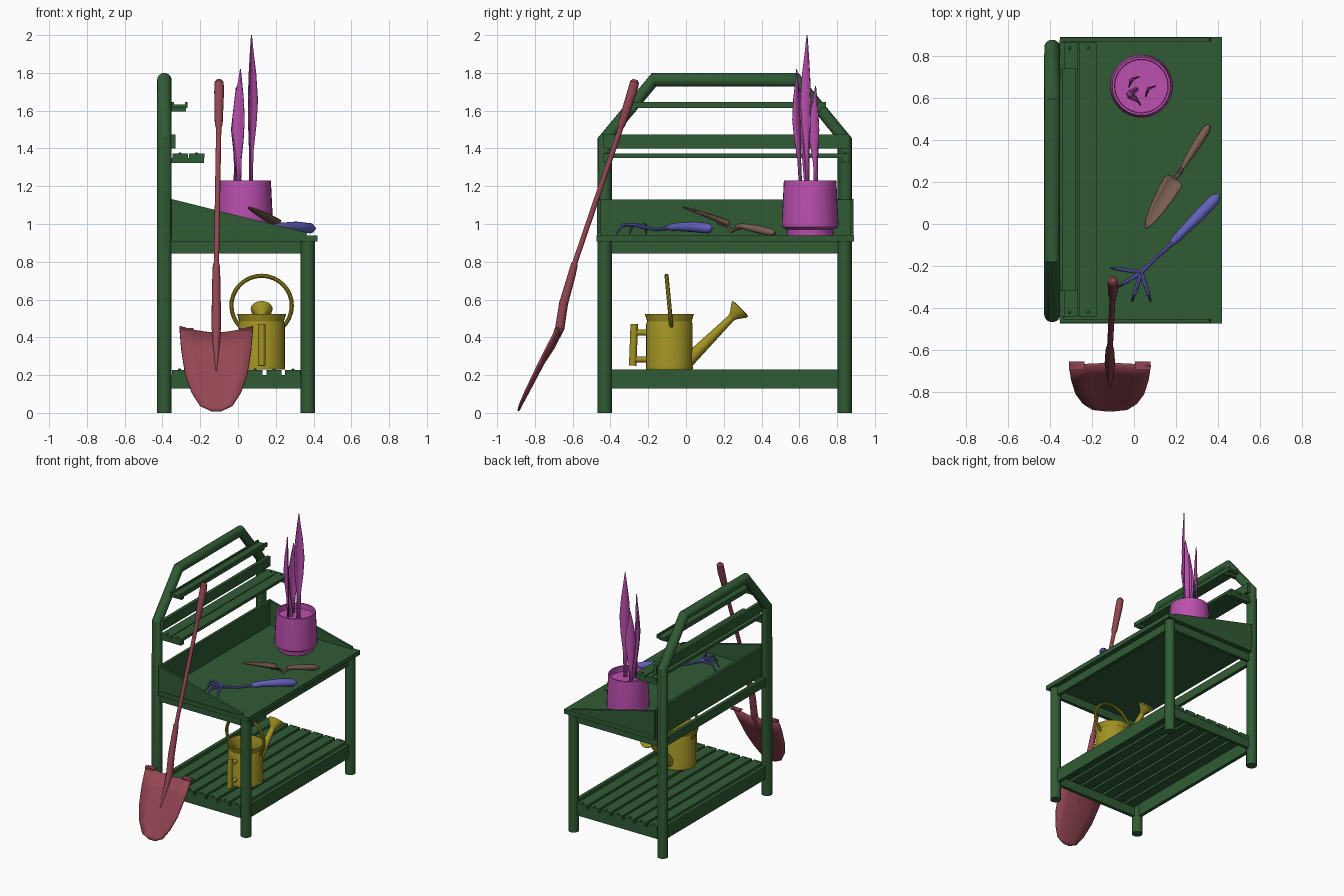
import bpy, bmesh
from math import sin, cos, pi, radians
from mathutils import Vector as V

if "Cube" in bpy.data.objects:
    bpy.data.objects.remove(bpy.data.objects["Cube"])


def material(name, r, g, b):
    m = bpy.data.materials.new(name)
    m.use_nodes = True
    m.diffuse_color = (r, g, b, 1)
    m.node_tree.nodes["Principled BSDF"].inputs["Base Color"].default_value = (r, g, b, 1)
    return m


GREEN = material("dark green", .03, .105, .035)
PINK = material("orchid pink", .5, .08, .43)
RED = material("dusty red", .3, .062, .088)
YELLOW = material("mustard yellow", .36, .29, .017)
BROWN = material("taupe brown", .19, .11, .085)
BLUE = material("periwinkle blue", .12, .12, .5)


def finish(name, bm, mat, thickness=0):
    bmesh.ops.recalc_face_normals(bm, faces=bm.faces)
    for f in bm.faces:
        f.smooth = True
    me = bpy.data.meshes.new(name)
    bm.to_mesh(me)
    bm.free()
    me.set_sharp_from_angle(angle=radians(35))
    me.materials.append(mat)
    ob = bpy.data.objects.new(name, me)
    bpy.context.collection.objects.link(ob)
    if thickness:
        mod = ob.modifiers.new("thickness", "SOLIDIFY")
        mod.thickness = thickness
        mod.offset = 0
    return ob


def loft(name, rings, mat, closed=True, thickness=0):
    """Skin a list of cross-sections."""
    bm = bmesh.new()
    vs = [[bm.verts.new(p) for p in ring] for ring in rings]
    n = len(vs[0])
    for a, b in zip(vs, vs[1:]):
        for i in range(n if closed else n - 1):
            j = (i + 1) % n
            bm.faces.new((a[i], a[j], b[j], b[i]))
    if closed:
        bm.faces.new(vs[0])
        bm.faces.new(vs[-1])
    return finish(name, bm, mat, thickness)


def circle(center, u, v, r, n):
    return [center + (u * cos(2 * pi * k / n) + v * sin(2 * pi * k / n)) * r for k in range(n)]


def tube(name, path, radii, mat, n=14):
    """Round section swept along a path, one radius or one per point."""
    pts = [V(p) for p in path]
    if not isinstance(radii, (list, tuple)):
        radii = [radii] * len(pts)
    rings, u = [], None
    for i, p in enumerate(pts):
        t = (pts[min(i + 1, len(pts) - 1)] - pts[max(i - 1, 0)]).normalized()
        u = t.orthogonal() if u is None else u - t * u.dot(t)
        u.normalize()
        rings.append(circle(p, u, t.cross(u), radii[i], n))
    return loft(name, rings, mat)


def lathe(name, center, profile, mat, axis=(0, 0, 1), n=32):
    w = V(axis).normalized()
    u = w.orthogonal().normalized()
    return loft(name, [circle(V(center) + w * h, u, w.cross(u), r, n) for r, h in profile], mat)


def box(name, x, y, z, mat=GREEN):
    loft(name, [[(x[0], y[0], h), (x[1], y[0], h), (x[1], y[1], h), (x[0], y[1], h)] for h in z], mat)


def blade(name, start, end, side, stations, mat, lift=0, thickness=.006):
    """Cupped sheet: stations are (fraction, half width, cup depth)."""
    a, b = V(start), V(end)
    axis, s = (b - a).normalized(), V(side).normalized()
    normal = s.cross(axis)
    rings = []
    for t, w, cup in stations:
        rings.append([a.lerp(b, t) + s * w * u + normal * cup * u * u
                      + axis * lift * t ** 6 * u * u for u in (-1, -.6, -.25, 0, .25, .6, 1)])
    return loft(name, rings, mat, False, thickness)


# Frame: rear hoop, front legs, aprons and rails
BACK, FRONT, NEAR, FAR = -.39, .37, -.43, .84
tube("back_hoop", [(BACK, y, z) for y, z in ((NEAR, 0), (NEAR, 1.45), (-.17, 1.763),
                                            (.585, 1.763), (FAR, 1.45), (FAR, 0))], .038, GREEN, 18)
for side, y in (("right", NEAR), ("left", FAR)):
    tube("front_leg_" + side, [(FRONT, y, 0), (FRONT, y, .91)], .038, GREEN, 18)
    box("side_apron_" + side, (BACK, FRONT), (y - .013, y + .013), (.845, .91))
    box("side_rail_" + side, (BACK, FRONT), (y - .013, y + .013), (.13, .2))
for label, x in (("back", BACK), ("front", FRONT)):
    box(label + "_apron", (x - .013, x + .013), (NEAR, FAR), (.845, .91))
    box(label + "_rail", (x - .013, x + .013), (NEAR, FAR), (.13, .23))

# Table top with back board and sloping sides
box("table_top", (-.352, .42), (-.475, .89), (.907, .94))
box("back_board", (-.355, -.335), (-.46, .88), (.93, 1.13))
for side, y in (("right", -.47), ("left", .87)):
    outline = [(-.352, .93), (.37, .93), (.36, .955), (-.352, 1.132)]
    loft("side_board_" + side, [[(x, yy, z) for x, z in outline] for yy in (y, y + .018)], GREEN)


def screws(x, y_ends, z):
    for y in y_ends:
        lathe("screw", (x, y, z), [(.008, -.005), (.008, .003), (.004, .006)], GREEN, n=8)


# Lower shelf slats
for i in range(7):
    x = -.31 + i * .1
    box("lower_slat", (x - .04, x + .04), (-.445, .855), (.2, .228))
    screws(x, (NEAR, FAR), .228)

# Upper shelves with brackets
box("top_shelf", (-.352, -.268), (-.32, .74), (1.615, 1.632))
box("top_shelf_lip", (-.352, -.34), (-.32, .74), (1.615, 1.645))
box("top_shelf_edge", (-.28, -.268), (-.32, .74), (1.615, 1.645))
box("upper_back_board", (-.355, -.33), (-.44, .865), (1.4, 1.475))
for x in (-.307, -.219):
    box("middle_shelf_slat", (x - .041, x + .041), (-.44, .865), (1.35, 1.372))
    screws(x, (-.42, FAR), 1.372)
for y, top_y in ((-.42, -.28), (.845, .7)):
    box("middle_bracket", (BACK, -.18), (y - .018, y + .018), (1.322, 1.35))
    box("top_bracket", (BACK, -.275), (top_y - .015, top_y + .015), (1.595, 1.615))

# Flower pot
lathe("flower_pot", (.035, .657, .94),
      [(.122, 0), (.125, .03), (.135, .036), (.149, .045), (.15, .07), (.139, .29),
       (.128, .29), (.126, .25)], PINK)

# Upright leaves
shape = [(0, .012, .004), (.25, .015, .006), (.42, .03, .012), (.58, .037, .015),
         (.75, .027, .01), (.9, .011, .003), (1, .001, 0)]
for foot, tip, side in (((.065, .645, 1.18), (.072, .64, 2), (.7, .75, 0)),
                        ((.005, .61, 1.18), (.012, .585, 1.82), (.75, -.45, 0)),
                        ((-.015, .69, 1.18), (-.005, .685, 1.73), (.6, .6, 0))):
    blade("leaf", foot, tip, side, shape, PINK)
tube("leaf_shoot", [(.01, .64, 1.18), (-.02, .62, 1.5), (-.01, .6, 1.72)], [.012, .018, .002], PINK, 6)

# Watering can
CX, CY = .125, -.088
lathe("can_body", (CX, CY, .23),
      [(.123, 0), (.125, .01), (.123, .02), (.123, .24), (.118, .255), (.13, .294),
       (.125, .294), (.112, .255), (.112, .2)], YELLOW)
arch = [radians(-48 + 276 * k / 24) for k in range(25)]
tube("can_top_handle", [(CX + .16 * cos(a), CY - .015 * sin(a), .568 + .158 * sin(a)) for a in arch],
     .011, YELLOW, 10)
tube("can_grip", [(CX, -.282, .25), (CX, -.278, .36), (CX, -.274, .47)], .02, YELLOW)
for z in (.283, .425):
    tube("can_grip_mount", [(CX, -.28, z), (CX, -.2, z)], .016, YELLOW)
tube("can_spout", [(CX, .01, .275), (CX, .25, .513)], [.036, .019], YELLOW)
lathe("can_rose", (CX, .235, .498), [(.019, 0), (.024, .02), (.056, .064), (.058, .075), (.04, .08)],
      YELLOW, (0, 1, 1), 24)

# Shovel
SX = -.115
tube("shovel_grip", [(-.1, -.268, 1.765), (-.1, -.272, 1.752), (-.1, -.285, 1.7), (-.102, -.34, 1.53),
                     (-.102, -.348, 1.505)], [.012, .024, .026, .021, .014], RED)
tube("shovel_shaft", [(-.102, -.345, 1.51), (SX, -.6, .76)], .014, RED)
tube("shovel_socket", [(SX, -.59, .79), (SX, -.605, .73), (SX, -.648, .58), (SX, -.668, .45),
                       (SX, -.71, .35), (SX, -.78, .22)], [.018, .021, .024, .025, .017, .003], RED)
blade("shovel_blade", (SX, -.888, .01), (SX, -.667, .425), (1, 0, 0),
      [(0, .025, 0), (.06, .085, .008), (.22, .13, .015), (.45, .165, .02), (.75, .185, .025),
       (1, .195, .025)], RED, .025, .01)
for x in (-.272, .042):
    box("shovel_tread", (x - .037, x + .037), (-.695, -.655), (.44, .45), RED)

# Trowel
blade("trowel_blade", (.055, -.02, 1.09), (.195, .215, .995), (.235, -.14, 0),
      [(0, .003, 0), (.12, .02, .004), (.4, .036, .01), (.75, .045, .016), (.93, .047, .018),
       (1, .03, .008)], BROWN)
tube("trowel_neck", [(.165, .165, 1.005), (.2, .22, .99), (.215, .24, .96), (.23, .265, .975),
                     (.245, .29, .985)], [.006, .009, .009, .01, .013], BROWN, 10)
tube("trowel_handle", [(.23, .265, .99), (.25, .3, .988), (.3, .38, .972), (.345, .45, .955),
                       (.358, .472, .952)], [.01, .015, .021, .02, .008], BROWN)

# Hand fork
tube("fork_handle", [(.18, -.09, .982), (.2, -.072, .982), (.23, -.04, .985), (.31, .04, .985),
                     (.385, .118, .977), (.405, .138, .975)], [.014, .021, .022, .028, .027, .01], BLUE)
tube("fork_shaft", [(.2, -.075, .982), (.11, -.158, .97), (.03, -.235, .985)], [.012, .009, .011], BLUE, 10)
for x, y in ((-.11, -.21), (-.075, -.3), (-.01, -.37), (.08, -.37)):
    hub, end = V((.035, -.23, .985)), V((x, y, .945))
    path = [hub, hub.lerp(end, .35) + V((0, 0, .025)), hub.lerp(end, .75) + V((0, 0, .04)), end]
    tube("fork_prong", path, [.01, .01, .009, .003], BLUE, 8)
